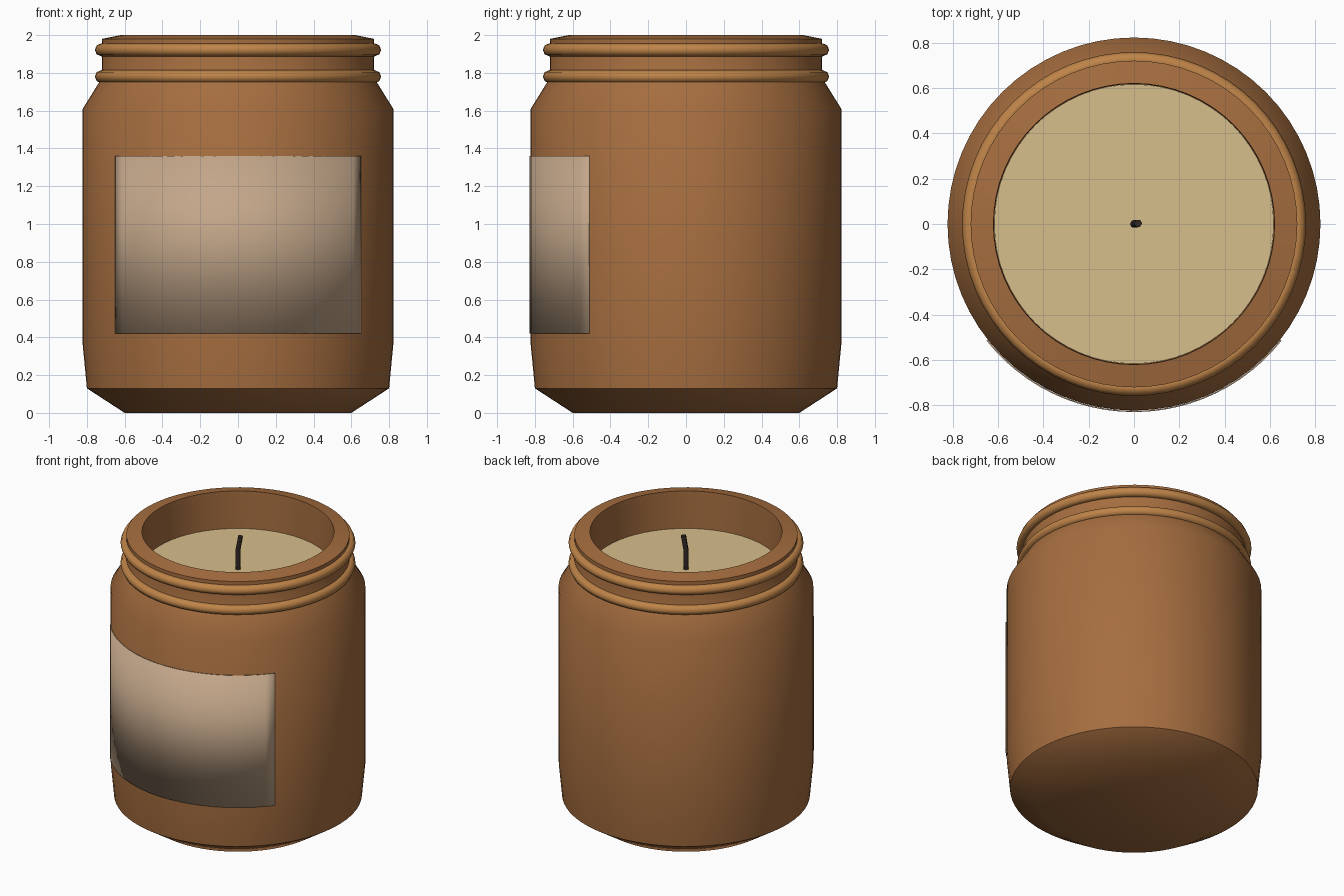
import bpy, bmesh, math

if "Cube" in bpy.data.objects:
    bpy.data.objects.remove(bpy.data.objects["Cube"])

SEG = 64

def material(name, rgb):
    m = bpy.data.materials.new(name)
    m.diffuse_color = (*rgb, 1)
    m.use_nodes = True
    m.node_tree.nodes["Principled BSDF"].inputs["Base Color"].default_value = m.diffuse_color
    return m

amber = material("amber", (0.38, 0.155, 0.05))
ring_amber = material("light_amber", (0.52, 0.23, 0.065))
cream = material("cream", (0.68, 0.52, 0.26))
paper = material("paper", (0.54, 0.38, 0.25))
char = material("char", (0.03, 0.022, 0.018))

def finish(ob, mat, angle=40):
    ob.data.materials.append(mat)
    bpy.ops.object.select_all(action='DESELECT')
    ob.select_set(True)
    bpy.context.view_layer.objects.active = ob
    bpy.ops.object.shade_smooth_by_angle(angle=math.radians(angle))
    return ob

def from_bmesh(name, bm):
    me = bpy.data.meshes.new(name)
    bm.to_mesh(me)
    bm.free()
    ob = bpy.data.objects.new(name, me)
    bpy.context.collection.objects.link(ob)
    return ob

def lathe(name, profile, mat):
    """Revolve (radius, z) points around z; both ends close on the axis."""
    bm = bmesh.new()
    vs = [bm.verts.new((r, 0, z)) for r, z in profile]
    es = [bm.edges.new(p) for p in zip(vs, vs[1:])]
    bmesh.ops.spin(bm, geom=vs + es, cent=(0, 0, 0), axis=(0, 0, 1),
                   angle=2 * math.pi, steps=SEG)
    bmesh.ops.remove_doubles(bm, verts=bm.verts, dist=1e-4)
    bmesh.ops.recalc_face_normals(bm, faces=bm.faces)
    return finish(from_bmesh(name, bm), mat)

# Glass jar: base, body, shoulder, neck, lip, inner wall and inner floor
lathe("jar", [(0, 0), (0.60, 0), (0.80, 0.13), (0.822, 0.36), (0.822, 1.61),
              (0.735, 1.75), (0.72, 1.78), (0.72, 1.98), (0.62, 2.0),
              (0.617, 1.95), (0.617, 0.12), (0, 0.12)], amber)

# Wax fill
lathe("wax", [(0, 0.13), (0.616, 0.13), (0.616, 1.735), (0, 1.735)], cream)

# Two neck rings
for name, z in (("lower_ring", 1.78), ("upper_ring", 1.922)):
    bpy.ops.mesh.primitive_torus_add(major_radius=0.724, minor_radius=0.034,
                                     major_segments=SEG, minor_segments=8,
                                     location=(0, 0, z))
    ring = bpy.context.object
    ring.name = name
    finish(ring, ring_amber, 60)

# Curved paper label wrapped on the front
R, HALF, N = 0.829, math.radians(51.7), 24
bm = bmesh.new()
columns = []
for i in range(N + 1):
    a = -HALF + 2 * HALF * i / N
    columns.append([bm.verts.new((R * math.sin(a), -R * math.cos(a), z))
                    for z in (0.42, 1.36)])
for (a0, a1), (b0, b1) in zip(columns, columns[1:]):
    bm.faces.new((a0, b0, b1, a1))
label = from_bmesh("label", bm)
thick = label.modifiers.new("thickness", 'SOLIDIFY')
thick.thickness = 0.006
thick.offset = -1
finish(label, paper)

# Slightly bent wick
cu = bpy.data.curves.new("wick", 'CURVE')
cu.dimensions = '3D'
cu.bevel_depth = 0.018
cu.bevel_resolution = 1
cu.use_fill_caps = True
sp = cu.splines.new('POLY')
path = [(0, 0, 1.70), (0, 0, 1.87), (0.018, 0.003, 1.97)]
sp.points.add(len(path) - 1)
for p, co in zip(sp.points, path):
    p.co = (*co, 1)
cu.materials.append(char)
bpy.context.collection.objects.link(bpy.data.objects.new("wick", cu))
